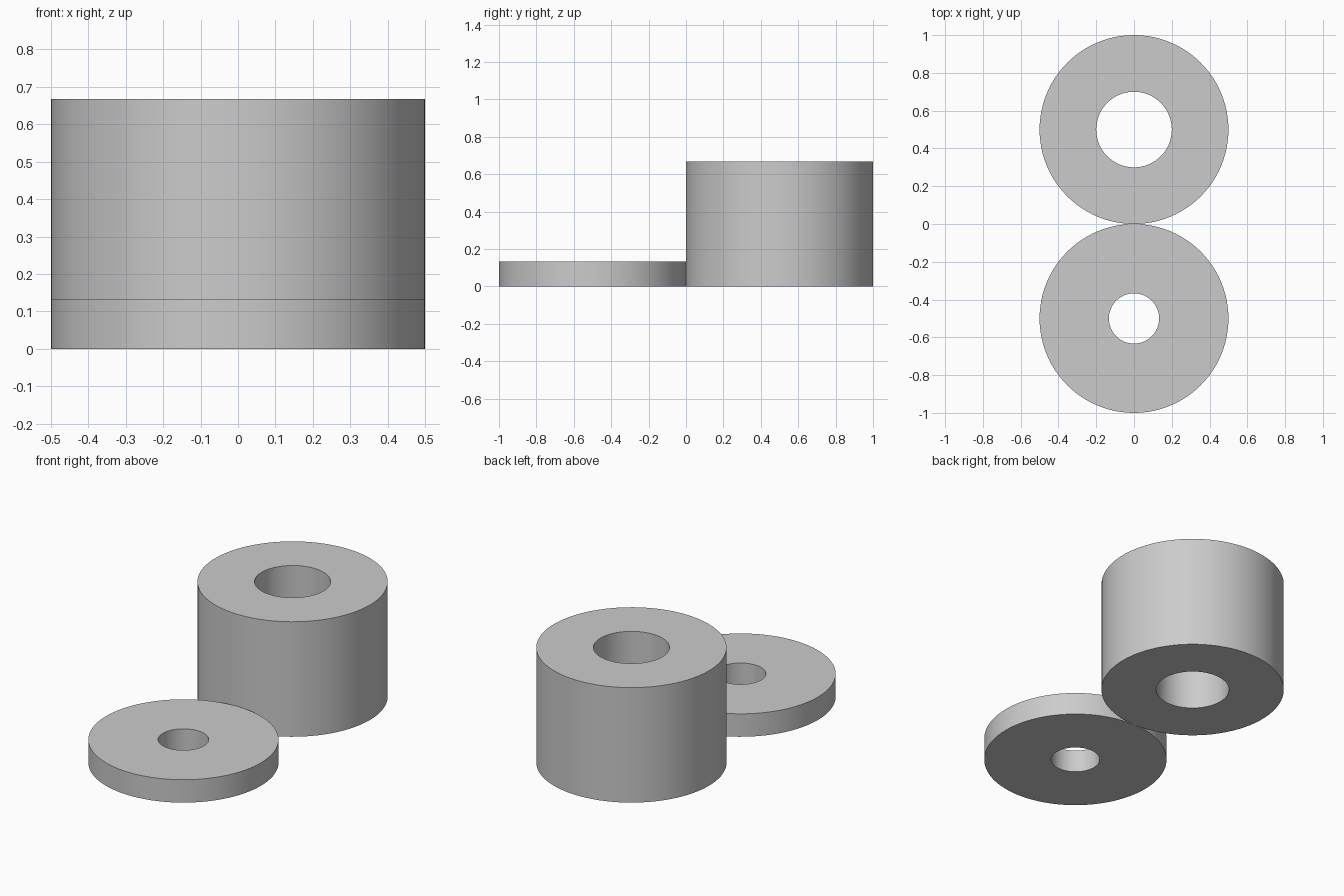
import bpy
import bmesh
from math import radians
from mathutils import Matrix, Vector

SEGMENTS = 96

cube = bpy.data.objects.get("Cube")
if cube:
    bpy.data.objects.remove(cube, do_unlink=True)

# Single plain grey material
grey = bpy.data.materials.new("plain grey")
grey.use_nodes = True
colour = (0.6, 0.6, 0.6, 1)
grey.diffuse_color = colour
grey.node_tree.nodes["Principled BSDF"].inputs["Base Color"].default_value = colour


def ring(name, y, outer, inner, height):
    """Revolve a rectangular section into a solid with a through hole."""
    bm = bmesh.new()
    section = [(inner, 0), (outer, 0), (outer, height), (inner, height)]
    verts = [bm.verts.new((r, 0, z)) for r, z in section]
    edges = [bm.edges.new((verts[i], verts[(i + 1) % 4])) for i in range(4)]
    bmesh.ops.spin(bm, geom=verts + edges, cent=(0, 0, 0), axis=(0, 0, 1),
                   angle=radians(360), steps=SEGMENTS, use_merge=True)
    bmesh.ops.remove_doubles(bm, verts=bm.verts, dist=0.0001)
    bmesh.ops.recalc_face_normals(bm, faces=bm.faces)
    mesh = bpy.data.meshes.new(name)
    bm.to_mesh(mesh)
    bm.free()
    mesh.materials.append(grey)
    obj = bpy.data.objects.new(name, mesh)
    obj.location.y = y
    bpy.context.collection.objects.link(obj)
    # Smooth walls, crisp rims
    bpy.ops.object.select_all(action="DESELECT")
    obj.select_set(True)
    bpy.context.view_layer.objects.active = obj
    bpy.ops.object.shade_smooth_by_angle(angle=radians(30))
    return obj


# Thin washer at the front, tall spacer behind it
ring("flat_washer", -0.5, 0.5, 0.133, 0.133)
ring("tall_spacer", 0.5, 0.5, 0.2, 0.667)
